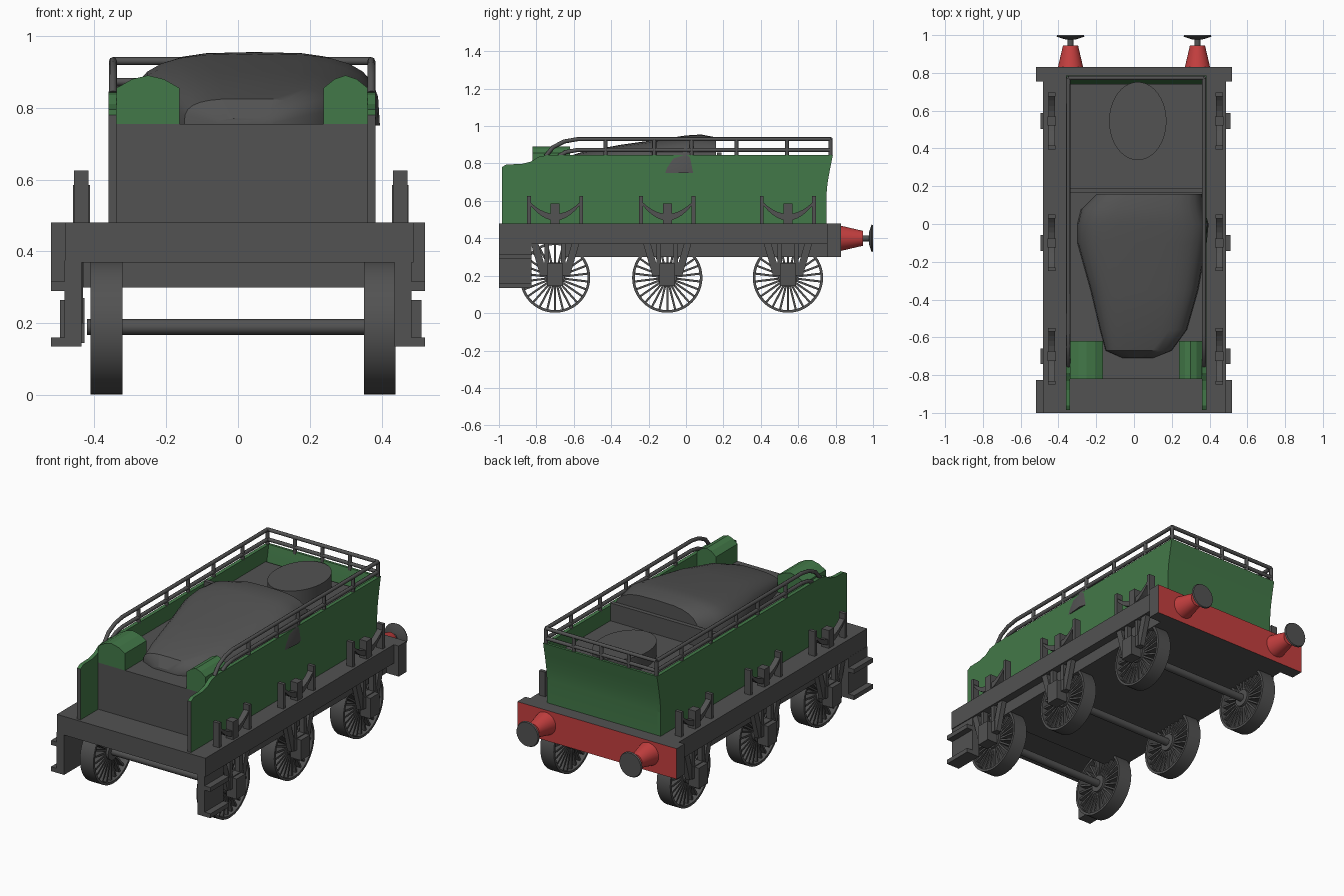
import bpy, bmesh, math
from mathutils import Matrix, Vector

cube = bpy.data.objects.get("Cube")
if cube:
    bpy.data.objects.remove(cube, do_unlink=True)


def material(name, rgb):
    m = bpy.data.materials.new(name)
    m.use_nodes = True
    m.diffuse_color = (*rgb, 1)
    m.node_tree.nodes["Principled BSDF"].inputs["Base Color"].default_value = (*rgb, 1)
    return m


GREY = material("dark grey", (0.085, 0.085, 0.085))
GREEN = material("green", (0.055, 0.19, 0.065))
RED = material("red", (0.56, 0.05, 0.05))


def finish(name, bm, mats, smooth=False, rule=None):
    bmesh.ops.recalc_face_normals(bm, faces=bm.faces)
    if rule:
        for f in bm.faces:
            f.normal_update()
            f.material_index = rule(f)
    me = bpy.data.meshes.new(name)
    bm.to_mesh(me)
    bm.free()
    ob = bpy.data.objects.new(name, me)
    bpy.context.collection.objects.link(ob)
    for m in mats:
        me.materials.append(m)
    if smooth:
        bpy.ops.object.select_all(action="DESELECT")
        ob.select_set(True)
        bpy.context.view_layer.objects.active = ob
        bpy.ops.object.shade_smooth_by_angle(angle=math.radians(35))
    return ob


def add_box(bm, x, y, z):
    size = Matrix.Diagonal((x[1] - x[0], y[1] - y[0], z[1] - z[0], 1))
    mid = Matrix.Translation((sum(x) / 2, sum(y) / 2, sum(z) / 2))
    bmesh.ops.create_cube(bm, size=1, matrix=mid @ size)


def box(name, x, y, z, mats=(GREY,), rule=None):
    bm = bmesh.new()
    add_box(bm, x, y, z)
    return finish(name, bm, mats, rule=rule)


def add_rod(bm, a, b, r1, r2=None, sides=24):
    a, b = Vector(a), Vector(b)
    turn = (b - a).to_track_quat("Z", "Y").to_matrix().to_4x4()
    bmesh.ops.create_cone(bm, cap_ends=True, segments=sides, radius1=r1,
                          radius2=r1 if r2 is None else r2, depth=(b - a).length,
                          matrix=Matrix.Translation((a + b) / 2) @ turn)


def add_prism(bm, pts, axis, lo, hi):
    """Extrude a flat outline along x (points are y, z) or y (points are x, z)."""
    def put(p, d):
        return (d, *p) if axis == "x" else (p[0], d, p[1])
    face = bm.faces.new([bm.verts.new(put(p, lo)) for p in pts])
    ext = bmesh.ops.extrude_face_region(bm, geom=[face])["geom"]
    move = Vector(put((0, 0), hi - lo))
    bmesh.ops.translate(bm, verts=[v for v in ext if isinstance(v, bmesh.types.BMVert)], vec=move)


def tube(name, paths, r):
    cu = bpy.data.curves.new(name, "CURVE")
    cu.dimensions = "3D"
    cu.bevel_depth, cu.bevel_resolution, cu.use_fill_caps = r, 2, True
    for pts in paths:
        sp = cu.splines.new("POLY")
        sp.points.add(len(pts) - 1)
        for q, p in zip(sp.points, pts):
            q.co = (*p, 1)
    ob = bpy.data.objects.new(name, cu)
    bpy.context.collection.objects.link(ob)
    cu.materials.append(GREY)


LEFT, RIGHT = -0.36, 0.383          # outer faces of the tank sides
IN_L, IN_R = LEFT + 0.022, RIGHT - 0.022
SIDES = ((-1, "right"), (1, "left"))
AXLES = (-0.70, -0.10, 0.545)

# Chassis: deck slab, underframe and rear beam with a red outer face
box("deck", (-0.482, 0.488), (-1.0, 0.76), (0.37, 0.48))
box("underframe", (-0.43, 0.44), (-0.66, 0.76), (0.30, 0.372))
box("rear_beam", (-0.52, 0.52), (0.755, 0.83), (0.30, 0.48), (GREY, RED),
    lambda f: int(f.normal.y > 0.5))

# Tank: side sheets, flared rear sheet and flat tank top
rear = [(0.75, 0.48), (0.75, 0.62), (0.756, 0.69), (0.768, 0.76), (0.785, 0.845)]
front = [(-0.74, 0.845), (-0.79, 0.835), (-0.83, 0.81), (-0.88, 0.797), (-0.96, 0.795),
         (-0.985, 0.78), (-0.985, 0.48)]
for name, lo, hi in (("right_side_sheet", LEFT, IN_L), ("left_side_sheet", IN_R, RIGHT)):
    bm = bmesh.new()
    add_prism(bm, rear + front, "x", lo, hi)
    finish(name, bm, (GREEN, GREY), rule=lambda f: int(f.normal.y < -0.9))
bm = bmesh.new()
add_prism(bm, rear + [(y - 0.015, z) for y, z in reversed(rear)], "x", LEFT, RIGHT)
finish("rear_sheet", bm, (GREEN,), smooth=True)
box("tank_top", (IN_L, IN_R), (-0.82, 0.74), (0.48, 0.755))
box("coal_bulkhead", (IN_L, IN_R), (0.165, 0.19), (0.755, 0.86))

# Oval water filler hatch
bm = bmesh.new()
add_rod(bm, (0, 0, 0.75), (0, 0, 0.84), 1, sides=40)
bmesh.ops.scale(bm, verts=bm.verts, vec=(0.152, 0.207, 1))
bmesh.ops.translate(bm, verts=bm.verts, vec=(0.02, 0.545, 0))
finish("filler_hatch", bm, (GREY,), smooth=True)

# Round-topped tool boxes
for name, lo, hi in (("right_tool_box", IN_L, -0.163), ("left_tool_box", 0.238, IN_R)):
    arch = [(lo + (hi - lo) * t, 0.855 + 0.035 * math.sin(math.pi * t)) for t in (0, .25, .5, .75, 1)]
    bm = bmesh.new()
    add_prism(bm, [(hi, 0.75), (lo, 0.75)] + arch, "y", -0.82, -0.62)
    finish(name, bm, (GREEN,))

# Coal heap lofted from rounded sections: y, low x, high x, top z
sections = [(-0.71, -0.06, 0.10, 0.77), (-0.67, -0.15, 0.20, 0.825), (-0.56, -0.18, 0.28, 0.86),
            (-0.35, -0.23, 0.34, 0.90), (-0.10, -0.30, 0.385, 0.935), (0.0, -0.30, 0.395, 0.95),
            (0.08, -0.28, 0.37, 0.955), (0.16, -0.20, 0.36, 0.94)]
bm = bmesh.new()
rings = []
for y, lo, hi, top in sections:
    ring = []
    for i in range(15):
        a = math.pi * i / 14
        c, s = math.cos(a), math.sin(a)
        x = (lo + hi) / 2 - (hi - lo) / 2 * math.copysign(abs(c) ** 0.6, c)
        ring.append(bm.verts.new((x, y, 0.75 + (top - 0.75) * s ** 0.6)))
    rings.append(ring)
for a, b in zip(rings, rings[1:]):
    for i in range(14):
        bm.faces.new((a[i], a[i + 1], b[i + 1], b[i]))
    bm.faces.new((a[0], b[0], b[14], a[14]))
bm.faces.new(rings[0])
bm.faces.new(rings[-1])
finish("coal_heap", bm, (GREY,), smooth=True)

# Guard rails with posts, bending down at the front
paths = []
RL, RR, BACK = -0.348, 0.371, 0.773
for x in (RL, RR):
    paths.append([(x, BACK, 0.93), (x, -0.58, 0.93), (x, -0.65, 0.918), (x, -0.71, 0.888), (x, -0.75, 0.84)])
    paths.append([(x, BACK, 0.872), (x, -0.58, 0.872), (x, -0.64, 0.862), (x, -0.68, 0.84)])
    paths += [[(x, y, 0.835), (x, y, 0.93)] for y in (BACK, 0.54, 0.27, 0.03, -0.17, -0.43)]
paths += [[(RL, BACK, z), (RR, BACK, z)] for z in (0.93, 0.872)]
paths += [[(x, BACK, 0.835), (x, BACK, 0.93)] for x in (-0.17, 0.01, 0.19)]
tube("guard_rails", paths, 0.011)


def wheel(name, y, x0, x1, z=0.19, r=0.188):
    bm = bmesh.new()
    n = 48
    # open rim
    loops = [[bm.verts.new((x, y + q * math.cos(math.tau * i / n), z + q * math.sin(math.tau * i / n)))
              for i in range(n)] for x, q in ((x0, r), (x1, r), (x1, r - 0.014), (x0, r - 0.014))]
    for k in range(4):
        a, b = loops[k], loops[(k + 1) % 4]
        for i in range(n):
            bm.faces.new((a[i], a[(i + 1) % n], b[(i + 1) % n], b[i]))
    add_rod(bm, (x0, y, z), (x1, y, z), 0.05)
    # spokes
    for i in range(26):
        spoke = bmesh.ops.create_cube(bm, size=1)["verts"]
        bmesh.ops.transform(bm, verts=spoke, matrix=Matrix.Translation(((x0 + x1) / 2, y, z))
                            @ Matrix.Rotation(math.tau * i / 26, 4, "X")
                            @ Matrix.Translation((0, 0, 0.11))
                            @ Matrix.Diagonal((0.06, 0.011, 0.14, 1)))
    finish(name, bm, (GREY,), smooth=True)


# Running gear: wheels, axles, axle boxes with hangers, leaf springs
for n, y in enumerate(AXLES, 1):
    wheel(f"right_wheel_{n}", y, -0.41, -0.322)
    wheel(f"left_wheel_{n}", y, 0.35, 0.438)
    bm = bmesh.new()
    add_rod(bm, (-0.42, y, 0.19), (0.44, y, 0.19), 0.022)
    finish(f"axle_{n}", bm, (GREY,), smooth=True)
    for s, side in SIDES:
        def span(a, b):
            return tuple(sorted((s * a + 0.008, s * b + 0.008)))
        bm = bmesh.new()
        add_box(bm, span(0.435, 0.475), (y - 0.065, y + 0.065), (0.20, 0.27))
        add_box(bm, span(0.435, 0.503), (y - 0.042, y + 0.042), (0.145, 0.265))
        for d in (-1, 1):
            add_box(bm, span(0.44, 0.47), (y + d * 0.045 - 0.012, y + d * 0.045 + 0.012), (0.25, 0.375))
            add_prism(bm, [(y + d * a, z) for a, z in ((0.13, 0.375), (0.09, 0.375), (0.04, 0.20), (0.08, 0.20))],
                      "x", *span(0.44, 0.47))
        finish(f"{side}_axle_box_{n}", bm, (GREY,))
        bm = bmesh.new()
        ts = [i / 5 - 1 for i in range(11)]
        leaf = [(y + 0.135 * t, 0.53 + 0.065 * t * t) for t in ts]
        leaf += [(y + 0.135 * t, 0.495 + 0.085 * t * t) for t in reversed(ts)]
        add_prism(bm, leaf, "x", *span(0.427, 0.46))
        add_box(bm, span(0.42, 0.467), (y - 0.024, y + 0.024), (0.48, 0.585))
        for d in (-1, 1):
            add_box(bm, span(0.424, 0.464), (y + d * 0.14 - 0.01, y + d * 0.14 + 0.01), (0.475, 0.625))
        finish(f"{side}_leaf_spring_{n}", bm, (GREY,))

# Front steps
for s, side in SIDES:
    bm = bmesh.new()
    add_box(bm, sorted((s * 0.435, s * 0.483)), (-1.0, -0.825), (0.135, 0.375))
    for z in (0.135, 0.29):
        add_box(bm, sorted((s * 0.44, s * 0.52)), (-1.0, -0.825), (z, z + 0.026))
    finish(f"{side}_front_steps", bm, (GREY,))

# Rear buffers
for s, side in SIDES:
    x = s * 0.336
    bm = bmesh.new()
    add_rod(bm, (x, 0.825, 0.40), (x, 0.945, 0.40), 0.068, 0.04, 32)
    finish(f"{side}_buffer_housing", bm, (RED,), smooth=True)
    bm = bmesh.new()
    add_rod(bm, (x, 0.94, 0.40), (x, 0.985, 0.40), 0.016)
    add_rod(bm, (x, 0.978, 0.40), (x, 0.992, 0.40), 0.03, 0.074, 32)
    add_rod(bm, (x, 0.992, 0.40), (x, 1.0, 0.40), 0.074, 0.07, 32)
    finish(f"{side}_buffer_head", bm, (GREY,), smooth=True)
